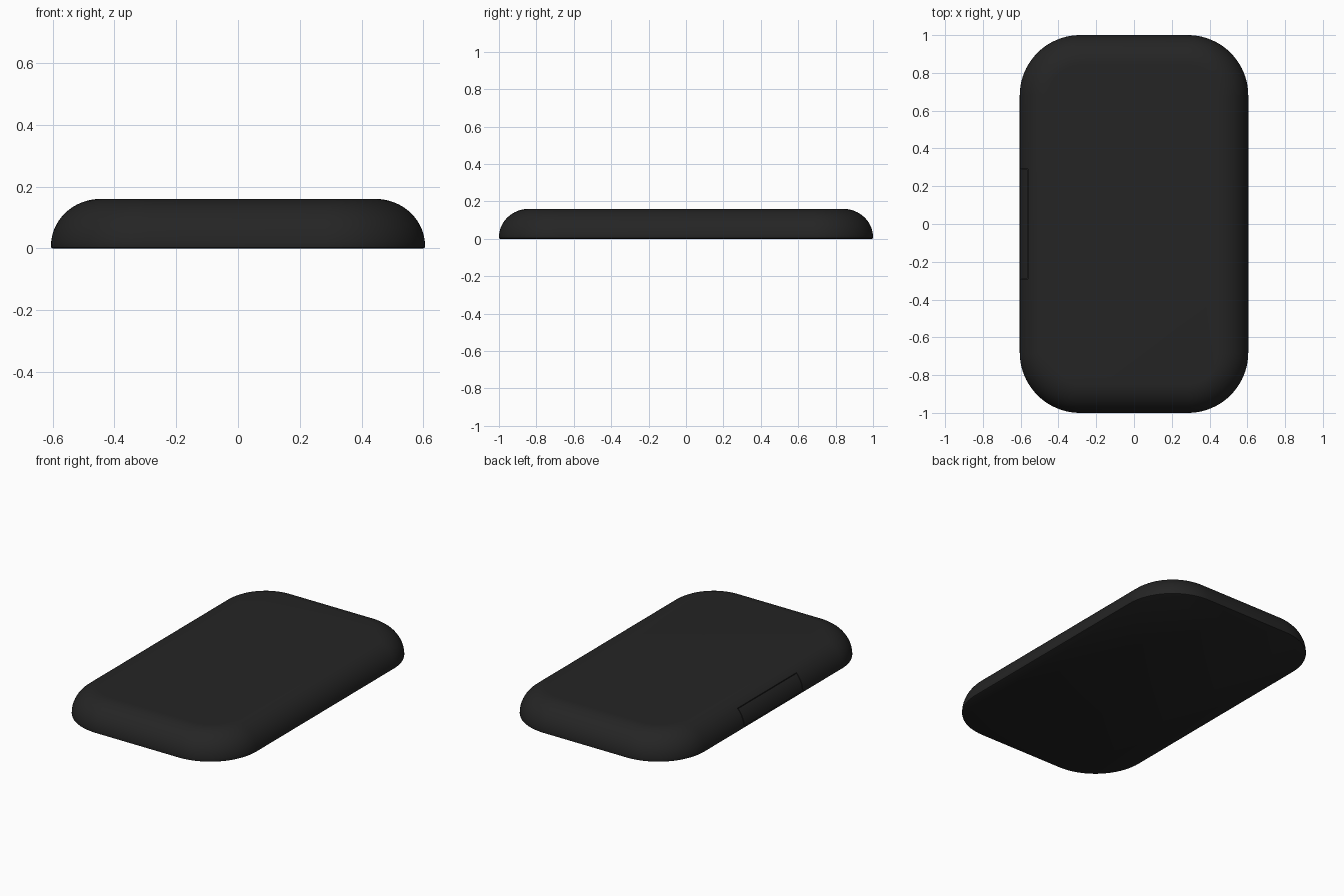
import bpy, bmesh, math

if "Cube" in bpy.data.objects:
    bpy.data.objects.remove(bpy.data.objects["Cube"])

HX, HY, H, CORNER = 0.605, 1.0, 0.16, 0.32

black = bpy.data.materials.new("black_plastic")
black.diffuse_color = (0.018, 0.018, 0.018, 1)
black.use_nodes = True
black.node_tree.nodes["Principled BSDF"].inputs["Base Color"].default_value = black.diffuse_color


def ring(bm, inset, z, n=20):
    """Rounded rectangle loop, pulled in by inset."""
    r = CORNER - inset
    verts = []
    for k, (sx, sy) in enumerate([(1, 1), (-1, 1), (-1, -1), (1, -1)]):
        for i in range(n + 1):
            a = math.pi / 2 * (k + i / n)
            verts.append(bm.verts.new((sx * (HX - CORNER) + r * math.cos(a),
                                       sy * (HY - CORNER) + r * math.sin(a), z)))
    return verts


def slab(name):
    """Flat-bottomed slab with a quarter-round upper edge."""
    profile = [(0.006, 0.0), (0.001, 0.003)]
    steps = 16
    for i in range(steps + 1):
        a = math.pi / 2 * i / steps
        profile.append((0.16 * (1 - math.cos(a)), 0.008 + (H - 0.008) * math.sin(a)))
    bm = bmesh.new()
    rings = [ring(bm, d, z) for d, z in profile]
    for lo, hi in zip(rings, rings[1:]):
        for i in range(len(lo)):
            j = (i + 1) % len(lo)
            bm.faces.new((lo[i], lo[j], hi[j], hi[i]))
    bm.faces.new(rings[0][::-1])
    bm.faces.new(rings[-1])
    mesh = bpy.data.meshes.new(name)
    bm.to_mesh(mesh)
    bm.free()
    mesh.materials.append(black)
    ob = bpy.data.objects.new(name, mesh)
    bpy.context.collection.objects.link(ob)
    return ob


def cutter(name, x1, hy, z0, z1):
    """Box reaching in from the left side."""
    bpy.ops.mesh.primitive_cube_add(size=1, location=((x1 - 0.7) / 2, 0, (z0 + z1) / 2))
    ob = bpy.context.object
    ob.name = name
    ob.scale = (x1 + 0.7, 2 * hy, z1 - z0)
    bpy.ops.object.transform_apply(location=True, scale=True)
    ob.data.materials.append(black)
    ob.hide_render = True
    ob.hide_set(True)
    return ob


def boolean(ob, tool, op):
    mod = ob.modifiers.new("cut", 'BOOLEAN')
    mod.object, mod.operation, mod.solver = tool, op, 'EXACT'
    bpy.ops.object.select_all(action='DESELECT')
    ob.select_set(True)
    bpy.context.view_layer.objects.active = ob
    bpy.ops.object.modifier_apply(modifier=mod.name)
    bpy.ops.object.shade_smooth_by_angle(angle=math.radians(35))


# Main case with a pocket on its left edge
case = slab("case")
boolean(case, cutter("pocket_cutter", -0.56, 0.292, 0.012, 0.125), 'DIFFERENCE')

# Flush port cover, separated from the case by a fine seam
cover = slab("port_cover")
boolean(cover, cutter("cover_cutter", -0.563, 0.288, 0.015, 0.125), 'INTERSECT')
